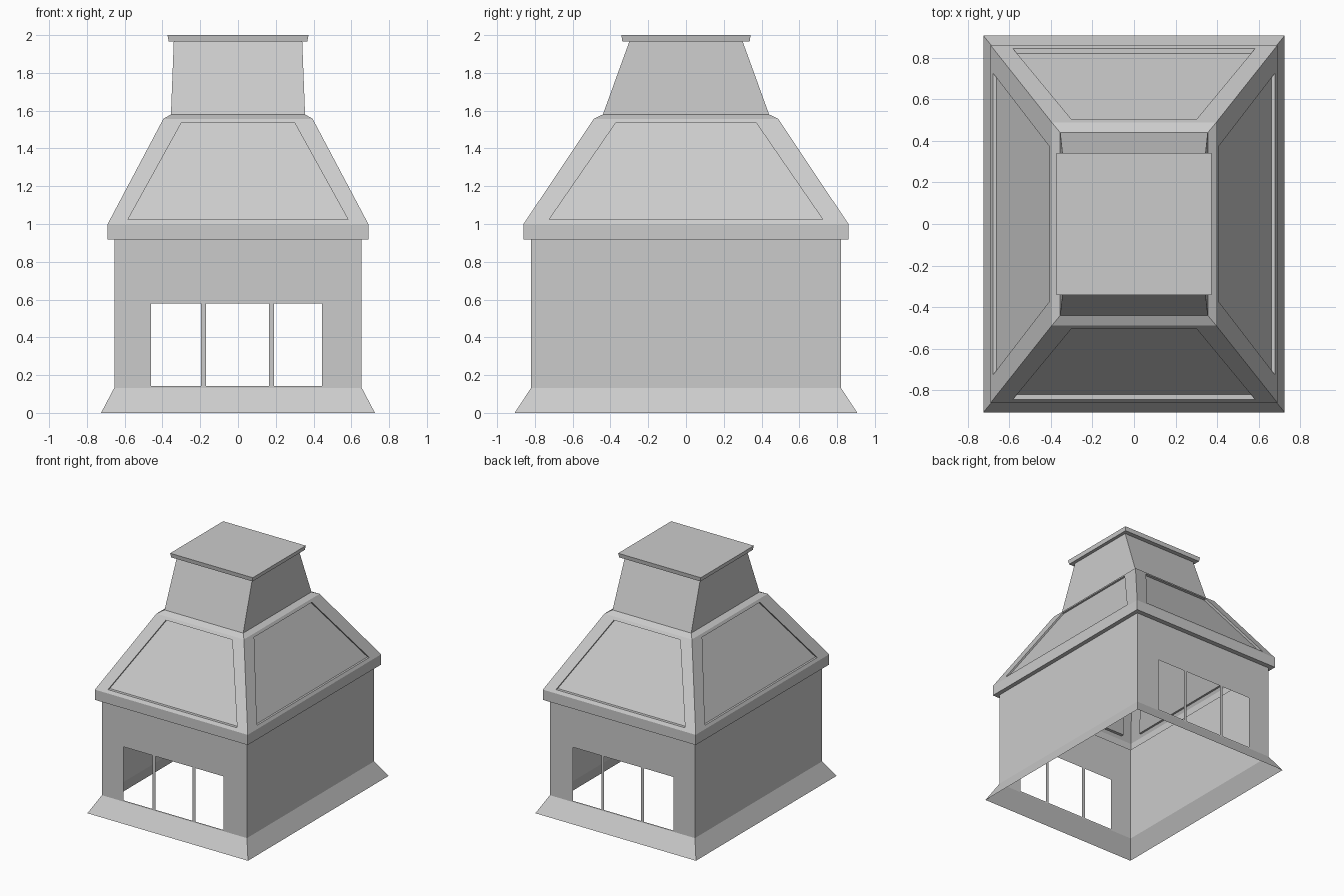
import bpy
import bmesh
from mathutils import Vector

if "Cube" in bpy.data.objects:
    bpy.data.objects.remove(bpy.data.objects["Cube"])


def ring(hx, hy, z):
    return [Vector(p) for p in ((-hx, -hy, z), (hx, -hy, z), (hx, hy, z), (-hx, hy, z))]


def make(name, faces):
    """Turn a list of polygons into one flat-shaded, welded object."""
    bm = bmesh.new()
    for f in faces:
        bm.faces.new([bm.verts.new(p) for p in f])
    bmesh.ops.remove_doubles(bm, verts=bm.verts, dist=1e-5)
    me = bpy.data.meshes.new(name)
    bm.to_mesh(me)
    bm.free()
    ob = bpy.data.objects.new(name, me)
    bpy.context.collection.objects.link(ob)
    return ob


def loft(profile, cap=False):
    """Rectangular rings (half x, half y, z) joined into an open shell."""
    rings = [ring(*p) for p in profile]
    faces = []
    for a, b in zip(rings, rings[1:]):
        for i in range(4):
            j = (i + 1) % 4
            faces.append([a[i], a[j], b[j], b[i]])
    if cap:
        faces.append(rings[-1])
    return faces


WX, WY = 0.655, 0.82
Z0, Z1 = 0.133, 0.917

# flared skirt at the ground, open underneath
make("base_skirt", loft([(0.725, 0.907, 0), (WX, WY, Z0)]))

# side walls, plus front and back walls with three window openings each
wall_faces = []
xs = [-WX, -0.46, -0.197, -0.17, 0.165, 0.19, 0.445, WX]
zs = [Z0, 0.143, 0.58, Z1]
for s in (-1, 1):
    side = [(s * WX, -s * WY, Z0), (s * WX, s * WY, Z0),
            (s * WX, s * WY, Z1), (s * WX, -s * WY, Z1)]
    wall_faces.append(side)
    for i in range(len(xs) - 1):
        for k in range(3):
            if k == 1 and i in (1, 3, 5):
                continue
            quad = [(xs[i], s * WY, zs[k]), (xs[i + 1], s * WY, zs[k]),
                    (xs[i + 1], s * WY, zs[k + 1]), (xs[i], s * WY, zs[k + 1])]
            wall_faces.append(quad if s < 0 else quad[::-1])
make("walls", wall_faces)

# overhanging eave band
make("eave", loft([(WX, WY, Z1), (0.69, 0.86, Z1), (0.69, 0.86, 1.0)]))

# sloped roof with a recessed trapezoid panel on every side
low, high = ring(0.69, 0.86, 1.0), ring(0.395, 0.488, 1.557)
roof_faces = []
for i in range(4):
    j = (i + 1) % 4
    outer = [low[i], low[j], high[j], high[i]]
    front = i % 2 == 0
    along = (low[j] - low[i]).normalized()
    out = Vector((along.y, -along.x, 0))
    wide, narrow = (0.583, 0.30) if front else (0.725, 0.372)
    depth = 0.024 if front else 0.016

    def on_slope(u, z):
        t = (z - low[0].z) / (high[0].z - low[0].z)
        mid = ((low[i] + low[j]) / 2).lerp((high[i] + high[j]) / 2, t)
        return mid + along * u

    rim = [on_slope(-wide, 1.023), on_slope(wide, 1.023),
           on_slope(narrow, 1.535), on_slope(-narrow, 1.535)]
    sunk = [p - out * depth for p in rim]
    for a in range(4):
        b = (a + 1) % 4
        roof_faces.append([outer[a], outer[b], rim[b], rim[a]])
        roof_faces.append([rim[a], rim[b], sunk[b], sunk[a]])
    roof_faces.append(sunk)
make("roof", roof_faces)

# shallow shoulder between roof and chimney
make("roof_shoulder", loft([(0.395, 0.488, 1.557), (0.355, 0.44, 1.58)]))

# tapered chimney
make("chimney", loft([(0.355, 0.44, 1.58), (0.34, 0.30, 1.966)]))

# overhanging cap slab
make("chimney_cap", loft([(0.34, 0.30, 1.966), (0.367, 0.337, 1.966),
                          (0.373, 0.342, 2.0)], cap=True))
